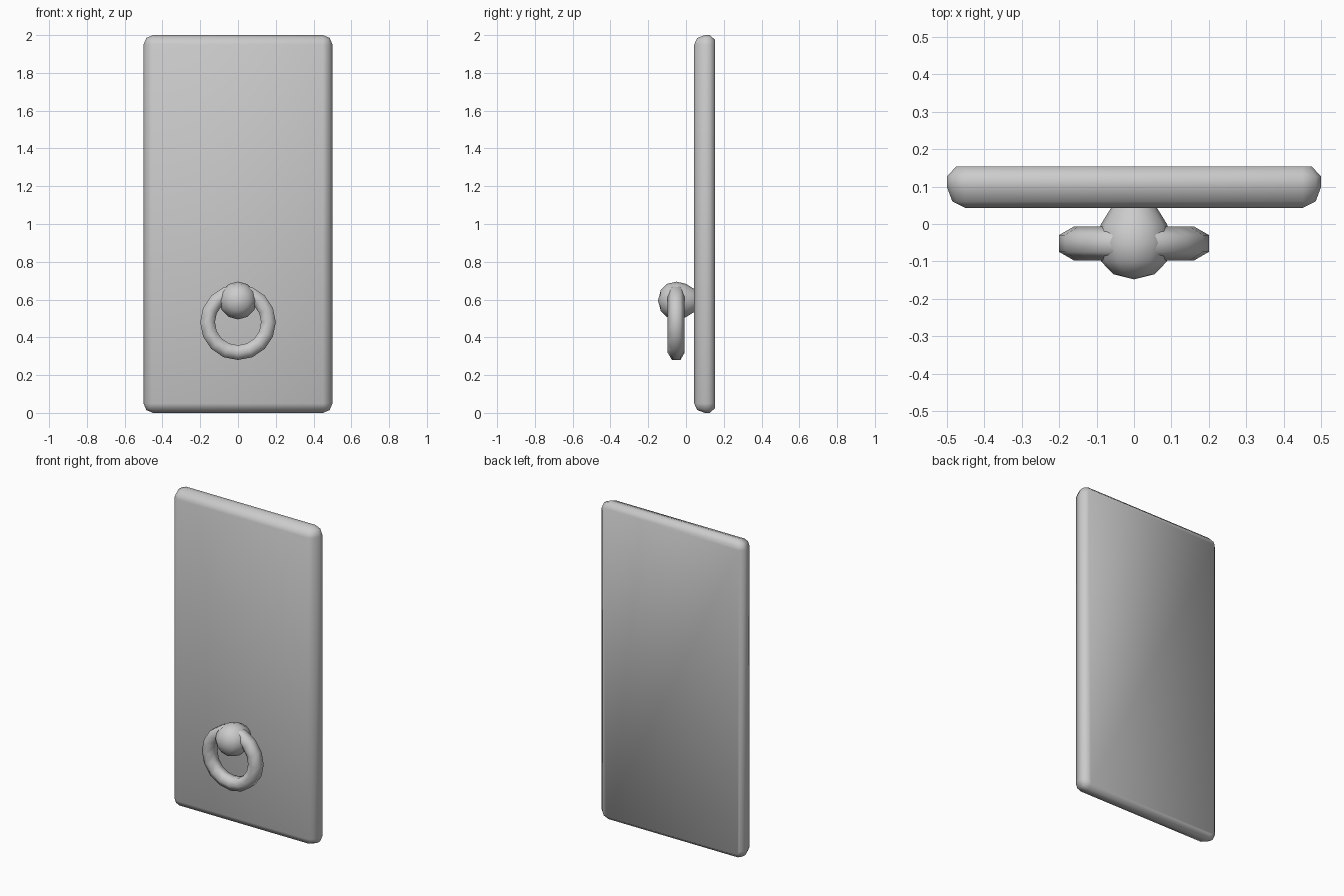
import bpy, bmesh, math
from mathutils import Vector

cube = bpy.data.objects.get("Cube")
if cube:
    bpy.data.objects.remove(cube, do_unlink=True)

grey = bpy.data.materials.new("plain grey")
grey.use_nodes = True
colour = (0.6, 0.6, 0.6, 1)
grey.diffuse_color = colour
grey.node_tree.nodes["Principled BSDF"].inputs["Base Color"].default_value = colour


def loft(name, rings, capped=True, closed=False):
    """Skin equal-length rings of points, smooth shaded."""
    bm = bmesh.new()
    loops = [[bm.verts.new(p) for p in ring] for ring in rings]
    pairs = list(zip(loops, loops[1:]))
    if closed:
        pairs.append((loops[-1], loops[0]))
    for a, b in pairs:
        for i in range(len(a)):
            j = (i + 1) % len(a)
            bm.faces.new((a[i], a[j], b[j], b[i]))
    if capped:
        bm.faces.new(loops[0])
        bm.faces.new(loops[-1])
    bmesh.ops.remove_doubles(bm, verts=bm.verts, dist=0.0005)
    bmesh.ops.recalc_face_normals(bm, faces=bm.faces)
    mesh = bpy.data.meshes.new(name)
    bm.to_mesh(mesh)
    bm.free()
    obj = bpy.data.objects.new(name, mesh)
    bpy.context.collection.objects.link(obj)
    mesh.materials.append(grey)
    bpy.ops.object.select_all(action="DESELECT")
    obj.select_set(True)
    bpy.context.view_layer.objects.active = obj
    bpy.ops.object.shade_smooth_by_angle(angle=math.radians(65))
    return obj


def rounded_rect(inset, y, radius=0.05):
    """Door outline at depth y, with three points on each corner."""
    r = max(radius - inset, 0)
    cx, cz = 0.5 - inset - r, 1 - inset - r
    points = []
    for k, (sx, sz) in enumerate([(1, 1), (-1, 1), (-1, -1), (1, -1)]):
        for step in range(3):
            a = math.radians(90 * k + 45 * step)
            points.append((sx * cx + r * math.cos(a), y, 1 + sz * cz + r * math.sin(a)))
    return points


def circle(radius, y, z, sides):
    turn = math.tau / sides
    return [(radius * math.cos(i * turn), y, z + radius * math.sin(i * turn))
            for i in range(sides)]


# Door panel: softly rounded front edge, narrower chamfer at the back
edge = [(0.05, 0.043), (0.015, 0.06), (0, 0.10), (0, 0.127), (0.025, 0.153)]
loft("door_panel", [rounded_rect(d, y) for d, y in edge])

# Round knob running into the panel
knob = [(0, -0.148), (0.055, -0.134), (0.088, -0.10), (0.1, -0.05),
        (0.088, 0), (0.06, 0.045), (0.05, 0.06)]
loft("knob", [circle(r, y, 0.595, 12) for r, y in knob], capped=False)

# Ring handle with a six-sided tube, hanging from the knob
tube = []
for i in range(6):
    a = math.radians(30 + 60 * i)
    tube.append(circle(0.161 + 0.045 * math.cos(a), -0.052 + 0.045 * math.sin(a), 0.48, 16))
loft("ring_handle", tube, capped=False, closed=True)
